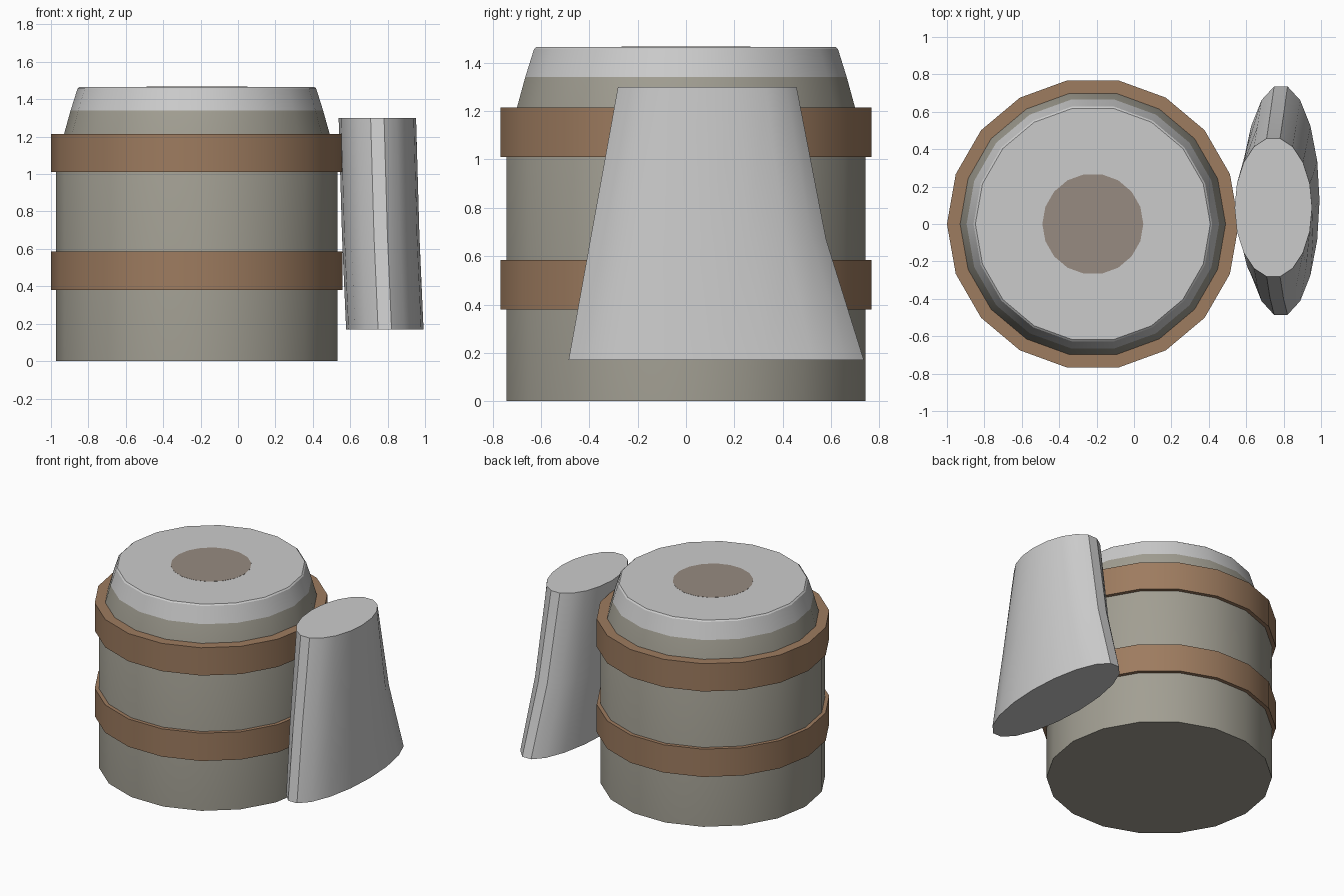
import bpy, bmesh, math

if "Cube" in bpy.data.objects:
    bpy.data.objects.remove(bpy.data.objects["Cube"])

N = 18          # sides of every round part
CX = -0.22      # barrel axis

def material(name, rgb):
    m = bpy.data.materials.new(name)
    m.diffuse_color = (*rgb, 1)
    m.use_nodes = True
    m.node_tree.nodes["Principled BSDF"].inputs["Base Color"].default_value = m.diffuse_color
    return m

stone = material("stone", (0.36, 0.345, 0.29))
wood = material("wood", (0.34, 0.20, 0.115))
dust = material("dust", (0.31, 0.26, 0.22))

def loft(name, rings, mat=None, closed=False):
    """Skin elliptical rings (cx, cy, z, rx, ry); cap the ends unless closed."""
    bm = bmesh.new()
    loops = []
    for cx, cy, z, rx, ry in rings:
        loops.append([bm.verts.new((cx + rx * math.cos(2 * math.pi * i / N),
                                    cy + ry * math.sin(2 * math.pi * i / N), z))
                      for i in range(N)])
    pairs = list(zip(loops, loops[1:]))
    if closed:
        pairs.append((loops[-1], loops[0]))
    for a, b in pairs:
        for i in range(N):
            j = (i + 1) % N
            bm.faces.new((a[i], a[j], b[j], b[i]))
    if not closed:
        bm.faces.new(loops[0][::-1])
        bm.faces.new(loops[-1])
    bmesh.ops.recalc_face_normals(bm, faces=bm.faces)
    me = bpy.data.meshes.new(name)
    bm.to_mesh(me)
    bm.free()
    ob = bpy.data.objects.new(name, me)
    bpy.context.collection.objects.link(ob)
    if mat:
        me.materials.append(mat)
    bpy.ops.object.select_all(action='DESELECT')
    ob.select_set(True)
    bpy.context.view_layer.objects.active = ob
    bpy.ops.object.shade_smooth_by_angle(angle=math.radians(30))
    return ob

def lathe(name, profile, mat=None, closed=False):
    return loft(name, [(CX, 0, z, r, r) for r, z in profile], mat, closed)

# Barrel body with tapered shoulder
lathe("mug_body", [(0.753, 0), (0.753, 1.06), (0.675, 1.34)], stone)

# Pale lid with a narrow chamfer
lathe("lid", [(0.675, 1.34), (0.638, 1.457), (0.628, 1.466)])

# Flush centre disc on the lid
lathe("lid_centre", [(0.27, 1.46), (0.27, 1.467)], dust)

# Two wooden hoops
for name, z0, z1 in (("lower_hoop", 0.38, 0.585), ("upper_hoop", 1.01, 1.215)):
    lathe(name, [(0.70, z0), (0.78, z0), (0.78, z1), (0.70, z1)], wood, closed=True)

# Flared elliptical handle
loft("handle", [(0.785, 0.125, 0.17, 0.207, 0.62),
                (0.763, 0.092, 0.67, 0.207, 0.495),
                (0.745, 0.088, 1.30, 0.207, 0.375)])
